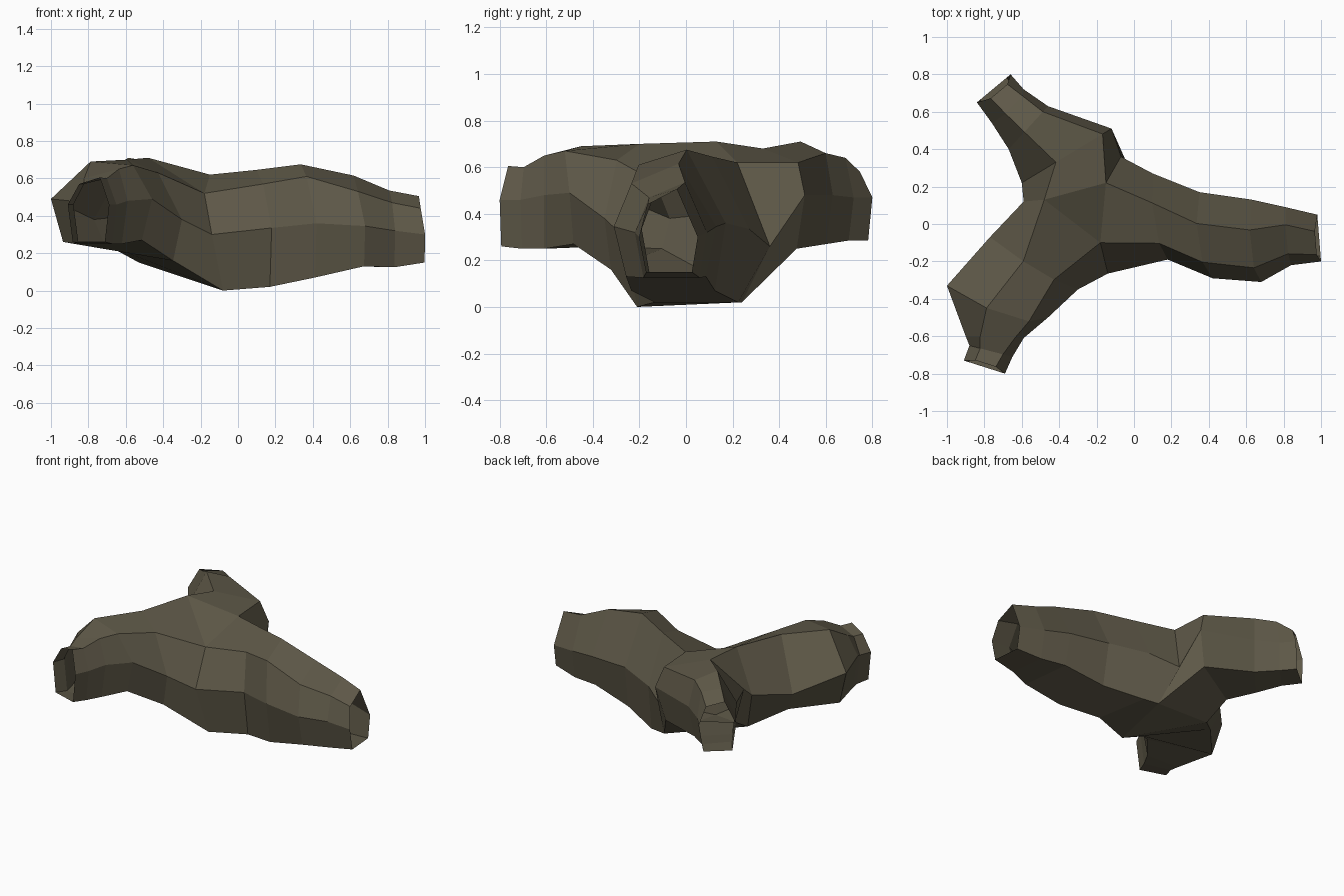
import bpy, bmesh
from mathutils import Vector

if "Cube" in bpy.data.objects:
    bpy.data.objects.remove(bpy.data.objects["Cube"])

bm = bmesh.new()

def column(*pts):
    """Three stacked vertices: top, side, bottom."""
    return [bm.verts.new(p) for p in pts]

# The three crotches where neighbouring arms meet
right_back = column((-.15, .22, .62), (-.07, .36, .26), (0, .24, .02))
left = column((-.48, .13, .71), (-.59, .12, .40), (-.53, .08, .15))
right_front = column((-.18, -.10, .52), (-.14, -.265, .30), (-.08, -.21, 0))

def arm(start_l, start_r, rings):
    """Loft six-sided rings outward to an open end. Each ring: left xy, right xy,
    crest positions across the width, crest heights, side height,
    base heights, outward lean of the crest."""
    prev = start_l + start_r[::-1]
    for lx, ly, rx, ry, tl, tr, zl, zr, zm, bl, br, lean in rings:
        L, R = Vector((lx, ly, 0)), Vector((rx, ry, 0))
        out = Vector((ly - ry, rx - lx, 0)).normalized() * lean
        at = lambda t, z: L.lerp(R, t) + Vector((0, 0, z))
        ring = (column(at(tl, zl) + out, at(0, zm), at(.10, bl))
                + column(at(.88, br), at(1, zm), at(tr, zr) + out))
        for i in range(6):
            j = (i + 1) % 6
            bm.faces.new((prev[i], prev[j], ring[j], ring[i]))
        prev = ring

# Long right arm
arm(right_back, right_front, [
    (.10, .27, .18, -.19, .33, .80, .645, .57, .335, .02, .02, -.03),
    (.35, .17, .42, -.29, .35, .80, .675, .61, .36, .07, .07, -.04),
    (.63, .13, .68, -.31, .36, .82, .615, .53, .345, .13, .13, -.03),
    (.81, .09, .84, -.22, .30, .80, .535, .47, .32, .125, .125, -.01),
    (.98, .05, 1.0, -.20, .35, .85, .505, .44, .30, .15, .15, -.02)])

# Back left arm
arm(left, right_back, [
    (-.60, .22, -.12, .51, .38, .90, .68, .62, .48, .25, .25, 0),
    (-.67, .40, -.46, .63, .40, .87, .71, .66, .48, .26, .27, 0),
    (-.76, .54, -.59, .72, .35, .88, .65, .64, .47, .285, .285, -.02),
    (-.84, .65, -.66, .80, .30, .80, .61, .58, .47, .285, .285, -.03)])

# Front left arm with its narrow stub
arm(right_front, left, [
    (-.30, -.35, -.77, -.07, .25, .60, .63, .70, .38, .16, .25, .02),
    (-.46, -.50, -1.0, -.33, .16, .58, .67, .69, .49, .27, .26, .05),
    (-.59, -.61, -.90, -.60, .15, .75, .65, .60, .48, .25, .25, 0),
    (-.65, -.71, -.88, -.65, .22, .75, .60, .57, .46, .25, .25, 0),
    (-.69, -.80, -.91, -.73, .25, .75, .605, .57, .46, .26, .26, -.02)])

# Close the hub above and below
for k in (0, 2):
    bm.faces.new((right_back[k], left[k], right_front[k]))

bmesh.ops.recalc_face_normals(bm, faces=bm.faces)
mesh = bpy.data.meshes.new("forked_rock")
bm.to_mesh(mesh)
bm.free()

stone = bpy.data.materials.new("dull_brown_stone")
stone.diffuse_color = (.112, .098, .064, 1)
stone.use_nodes = True
stone.node_tree.nodes["Principled BSDF"].inputs["Base Color"].default_value = stone.diffuse_color
mesh.materials.append(stone)
bpy.context.collection.objects.link(bpy.data.objects.new("forked_rock", mesh))
